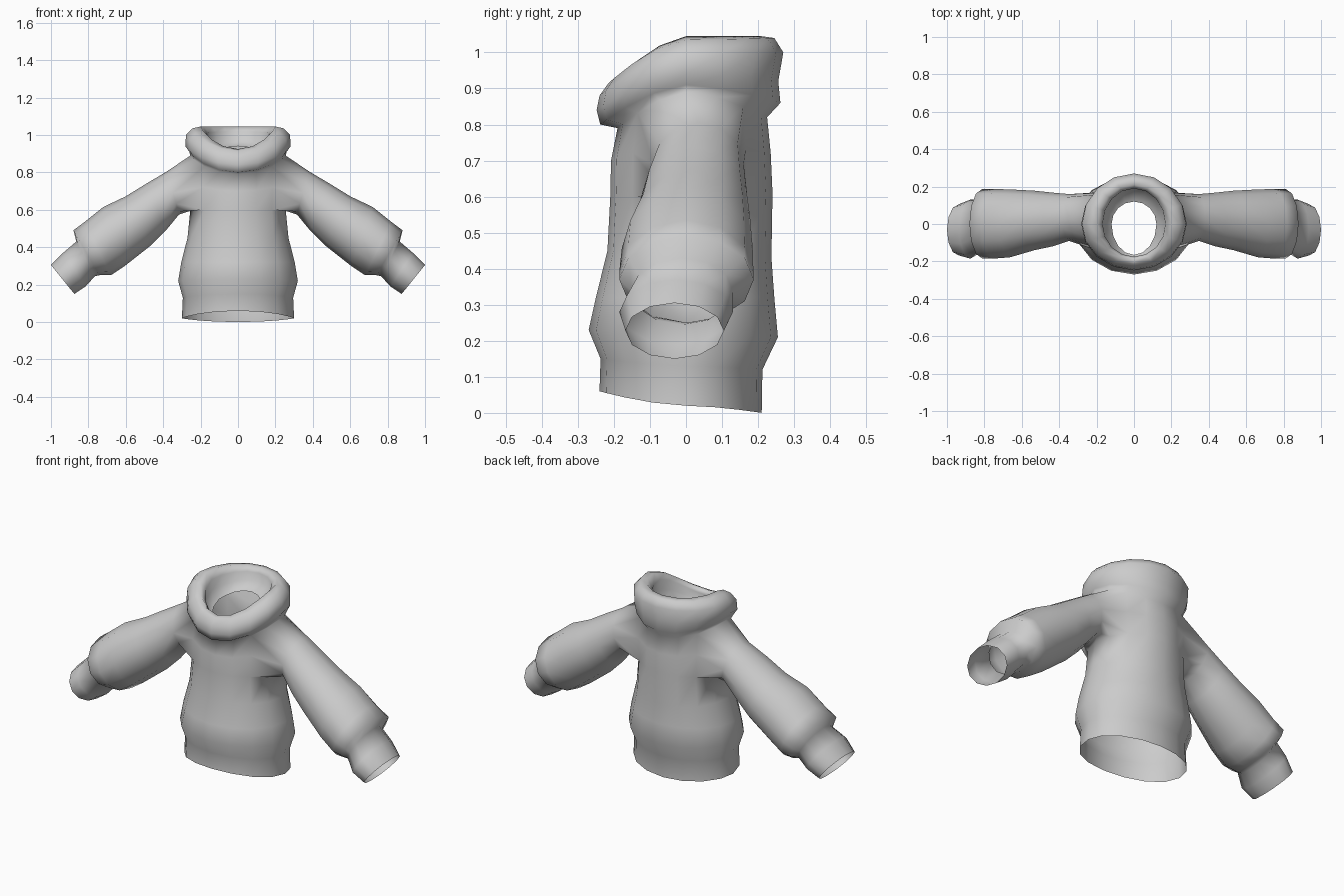
import bpy, bmesh, math

if "Cube" in bpy.data.objects:
    bpy.data.objects.remove(bpy.data.objects["Cube"])

SIDES = 16
fabric = bpy.data.materials.new("grey_fabric")
fabric.diffuse_color = (0.6, 0.6, 0.6, 1)
fabric.use_nodes = True
fabric.node_tree.nodes["Principled BSDF"].inputs["Base Color"].default_value = fabric.diffuse_color
bm = bmesh.new()


def body_ring(half_x, y_front, y_back, z_front, z_side, z_back):
    """Horizontal loop with separate heights at front, side and back."""
    ring = []
    for i in range(SIDES):
        a = 2 * math.pi * i / SIDES
        c, s = math.cos(a), math.sin(a)
        depth, z_end = (y_back, z_back) if s > 0 else (-y_front, z_front)
        z = z_side + (z_end - z_side) * abs(s) ** 1.6
        ring.append(bm.verts.new((half_x * c, depth * s, z)))
    return ring


def sleeve_ring(sign, top, bottom, y_front, y_back):
    """Twelve-sided loop across the sleeve, starting at its underside."""
    ring = []
    for k in range(12):
        a = math.pi * k / 6
        t = (1 - math.cos(a)) / 2
        x = bottom[0] + (top[0] - bottom[0]) * t
        z = bottom[1] + (top[1] - bottom[1]) * t
        y = (y_front + y_back) / 2 + (y_back - y_front) / 2 * math.sin(a)
        ring.append(bm.verts.new((sign * x, y, z)))
    return ring


def join(a, b, skip=()):
    n = len(a)
    for i in range(n):
        if i not in skip:
            j = (i + 1) % n
            bm.faces.new((a[i], a[j], b[j], b[i]))


# Torso, hem to neck base, then the rolled collar and its inner lining
rows = [
    (.300, -.240, .210, .06, .02, .00),
    (.295, -.237, .212, .15, .13, .12),
    (.320, -.270, .255, .23, .22, .21),
    (.303, -.250, .245, .32, .32, .32),
    (.270, -.218, .237, .45, .45, .43),
    (.255, -.210, .240, .60, .60, .61),
    (.260, -.208, .235, .70, .75, .72),
    (.255, -.190, .225, .79, .89, .82),
    (.260, -.238, .262, .80, .91, .86),
    (.282, -.248, .256, .84, .94, .92),
    (.278, -.240, .270, .88, 1.00, 1.00),
    (.245, -.215, .245, .915, 1.035, 1.04),
    (.200, -.190, .210, .925, 1.045, 1.045),
    (.168, -.175, .190, .90, 1.01, 1.02),
    (.165, -.190, .190, .85, .95, .97),
    (.120, -.165, .120, .83, .91, .94),
]
body = [body_ring(*r) for r in rows]
armholes = {0, 1, 14, 15, 6, 7, 8, 9}
for r in range(len(body) - 1):
    join(body[r], body[r + 1], armholes if r in (5, 6) else ())

# Sleeves grown from the armholes, ending in narrower cuffs
sleeve = [
    ((.38, .805), (.315, .575), -.090, .160),
    ((.49, .740), (.385, .490), -.120, .168),
    ((.60, .672), (.465, .410), -.140, .178),
    ((.72, .615), (.605, .300), -.178, .185),
    ((.82, .535), (.680, .250), -.185, .187),
    ((.88, .490), (.740, .250), -.185, .188),
    ((.865, .430), (.765, .245), -.150, .130),
    ((.935, .370), (.815, .190), -.185, .130),
    ((1.0, .305), (.875, .150), -.168, .105),
]
for sign in (1, -1):
    low, mid, high = body[5], body[6], body[7]
    at = (lambda d: d % SIDES) if sign > 0 else (lambda d: (8 - d) % SIDES)
    previous = ([low[at(d)] for d in (0, 1, 2)] + [mid[at(2)]]
                + [high[at(d)] for d in (2, 1, 0, -1, -2)] + [mid[at(-2)]]
                + [low[at(d)] for d in (-2, -1)])
    for spec in sleeve:
        ring = sleeve_ring(sign, *spec)
        join(previous, ring)
        previous = ring

bmesh.ops.recalc_face_normals(bm, faces=bm.faces)
for f in bm.faces:
    f.smooth = True
mesh = bpy.data.meshes.new("sweater")
bm.to_mesh(mesh)
bm.free()
mesh.materials.append(fabric)
bpy.context.collection.objects.link(bpy.data.objects.new("sweater", mesh))
